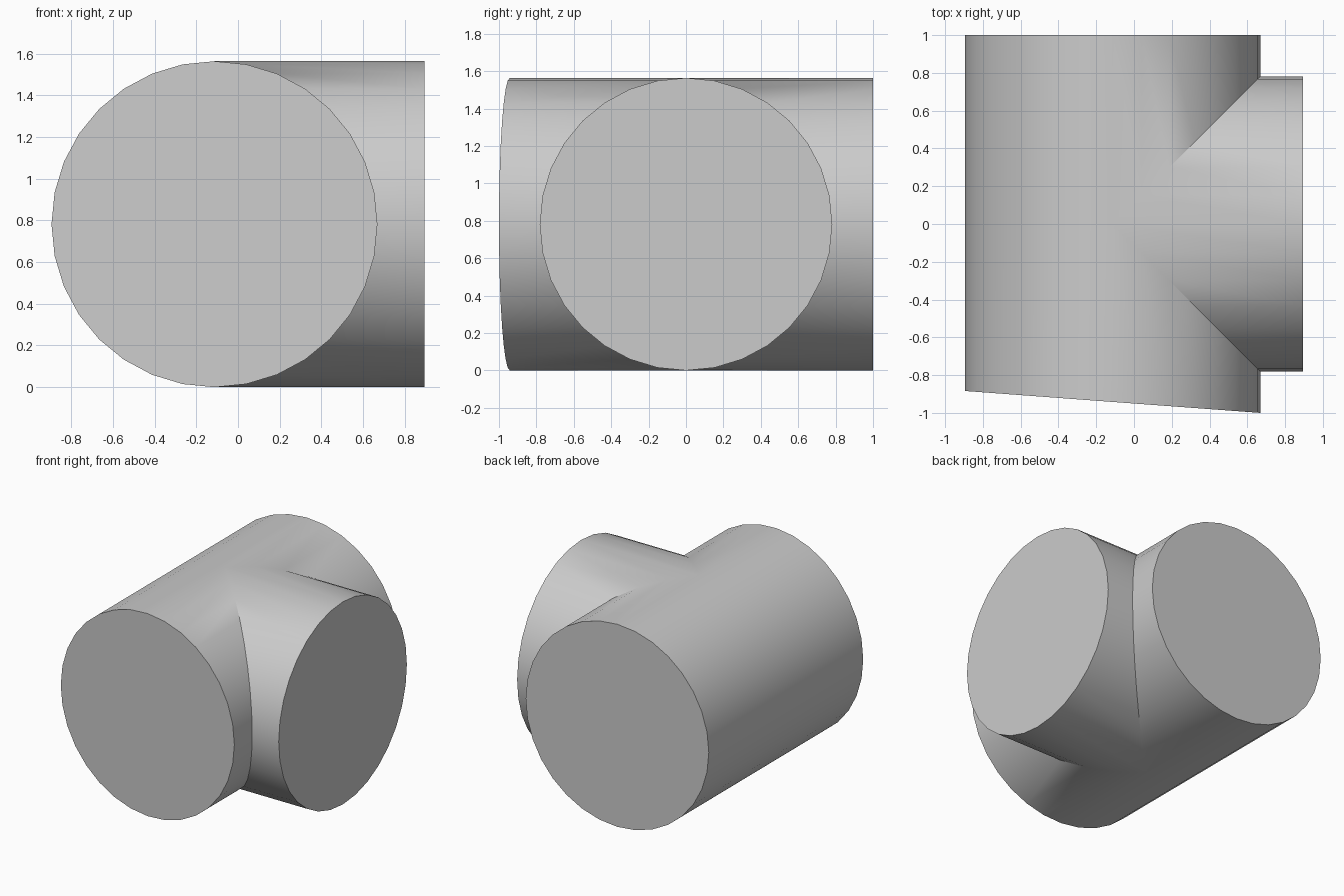
import bpy
import bmesh
from math import sin, cos, tau

if "Cube" in bpy.data.objects:
    bpy.data.objects.remove(bpy.data.objects["Cube"])

SIDES = 32
R = 0.782           # shared radius of both pipes
CX = -0.113         # axis of the main pipe
BACK = 1.0
BRANCH_END = 0.895

grey = bpy.data.materials.new("light grey")
grey.use_nodes = True
colour = (0.6, 0.6, 0.6, 1)
grey.diffuse_color = colour
grey.node_tree.nodes["Principled BSDF"].inputs["Base Color"].default_value = colour

bm = bmesh.new()


def ring(point):
    """Closed ring of vertices; point maps (across, height) to a position."""
    angles = [tau * i / SIDES for i in range(SIDES)]
    return [bm.verts.new(point(R * cos(a), R * sin(a))) for a in angles]


def bridge(a, b):
    for i in range(SIDES):
        j = (i + 1) % SIDES
        bm.faces.new((a[i], a[j], b[j], b[i]))


def front_y(across):
    # slightly slanted front cut
    return -0.942 - 0.058 * across / R


# Main pipe: front and back halves stop at the mitre with the branch
front = ring(lambda u, h: (CX + u, front_y(u), R + h))
front_mitre = ring(lambda u, h: (CX + u, -max(u, 0), R + h))
back_mitre = ring(lambda u, h: (CX + u, max(u, 0), R + h))
back = ring(lambda u, h: (CX + u, BACK, R + h))
bridge(front, front_mitre)
bridge(back_mitre, back)

# Branch pipe: starts on the same mitre curves
branch_mitre = ring(lambda u, h: (CX + abs(u), u, R + h))
branch_end = ring(lambda u, h: (BRANCH_END, u, R + h))
bridge(branch_mitre, branch_end)

# Flat end caps
for cap in (front, back, branch_end):
    bm.faces.new(cap)

# Weld the mitres into one closed skin
bmesh.ops.remove_doubles(bm, verts=bm.verts[:], dist=0.0005)
bmesh.ops.recalc_face_normals(bm, faces=bm.faces[:])

mesh = bpy.data.meshes.new("pipe_tee")
bm.to_mesh(mesh)
bm.free()
mesh.materials.append(grey)
tee = bpy.data.objects.new("pipe_tee", mesh)
bpy.context.collection.objects.link(tee)

bpy.ops.object.select_all(action="DESELECT")
tee.select_set(True)
bpy.context.view_layer.objects.active = tee
bpy.ops.object.shade_smooth_by_angle()
